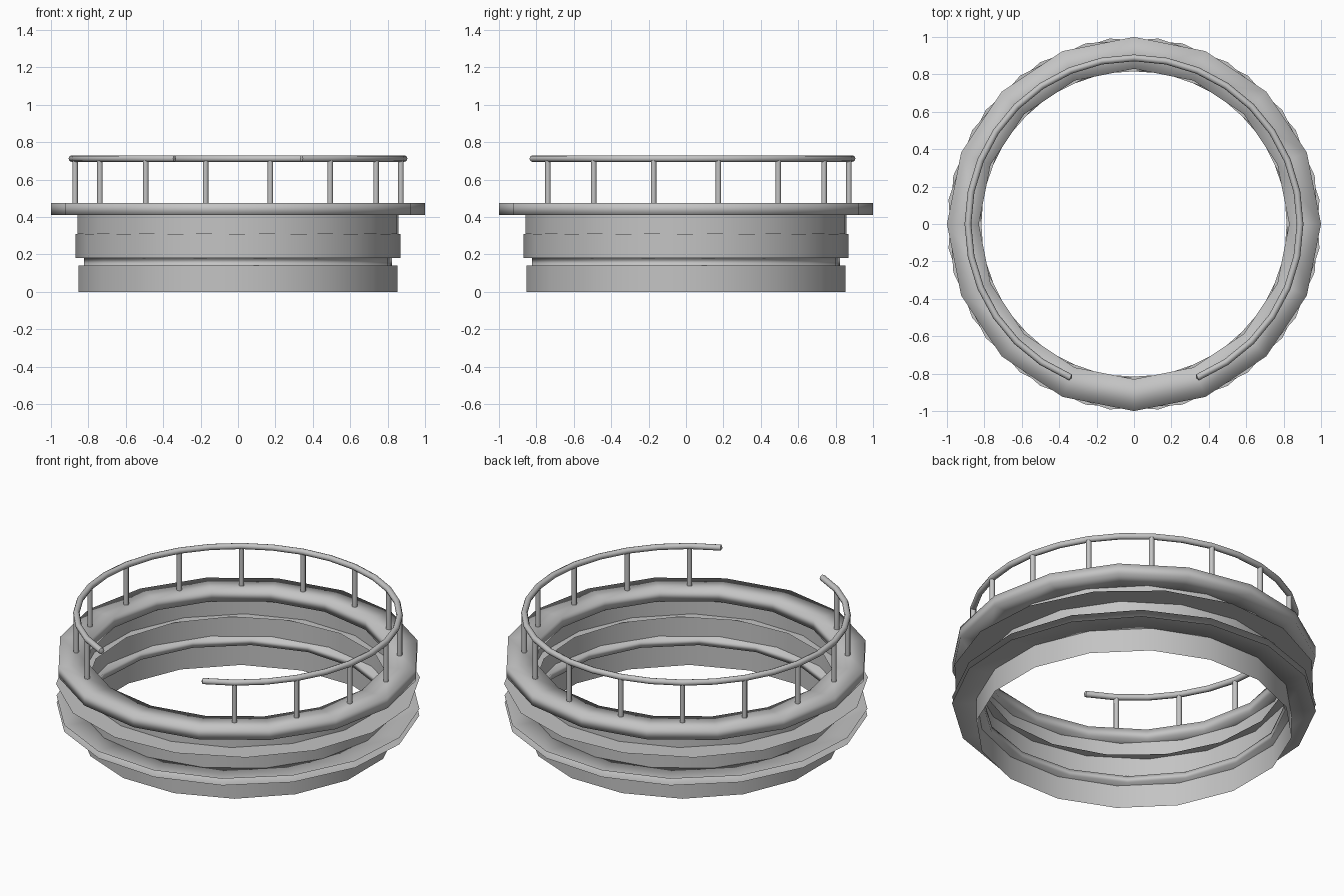
import bpy, bmesh, math
from mathutils import Vector

cube = bpy.data.objects.get("Cube")
if cube:
    bpy.data.objects.remove(cube, do_unlink=True)

SIDES = 16
STEP = math.tau / SIDES

grey = bpy.data.materials.new("plain_grey")
grey.use_nodes = True
colour = (0.55, 0.55, 0.55, 1)
grey.diffuse_color = colour
grey.node_tree.nodes["Principled BSDF"].inputs["Base Color"].default_value = colour


def finish(name, bm, smooth_angle):
    """Turn a bmesh into a shaded, coloured object."""
    bmesh.ops.recalc_face_normals(bm, faces=bm.faces)
    mesh = bpy.data.meshes.new(name)
    bm.to_mesh(mesh)
    bm.free()
    mesh.materials.append(grey)
    obj = bpy.data.objects.new(name, mesh)
    bpy.context.collection.objects.link(obj)
    bpy.ops.object.select_all(action='DESELECT')
    obj.select_set(True)
    bpy.context.view_layer.objects.active = obj
    bpy.ops.object.shade_smooth_by_angle(angle=math.radians(smooth_angle))


def lathe(name, profile, turn=0, closed=False, smooth_angle=40):
    """Spin a radius/height profile into a ring, turned by some degrees."""
    bm = bmesh.new()
    loops = []
    for i in range(SIDES):
        a = i * STEP + math.radians(turn)
        loops.append([bm.verts.new((r * math.cos(a), r * math.sin(a), z))
                      for r, z in profile])
    spans = len(profile) if closed else len(profile) - 1
    for i in range(SIDES):
        here, there = loops[i], loops[(i + 1) % SIDES]
        for j in range(spans):
            k = (j + 1) % len(profile)
            bm.faces.new((here[j], there[j], there[k], here[k]))
    finish(name, bm, smooth_angle)


INNER, WALL, OUTER = 0.83, 0.87, 1.0

# Drum walls, stacked from the ground up
lathe("base_wall", [(WALL, 0), (WALL, 0.14)], turn=11.25)
lathe("middle_wall", [(WALL, 0.18), (WALL, 0.31)])
lathe("upper_wall", [(WALL, 0.31), (WALL, 0.41)], turn=10)

# Grooved channel with a sheet flange above and below, and a single sheet ledge
lathe("groove_channel", [(OUTER, 0.14), (INNER, 0.14), (INNER, 0.18), (OUTER, 0.18)],
      turn=7.5, smooth_angle=180)
lathe("upper_ledge", [(INNER, 0.31), (OUTER, 0.31)], turn=15)

# Thick walkway, shaded softly all round
lathe("walkway", [(INNER, 0.41), (OUTER, 0.41), (OUTER, 0.475), (INNER, 0.475)],
      closed=True, smooth_angle=180)

# Handrail, open at the front, with blunt pointed ends
RAIL_R, RAIL_Z, TUBE = 0.888, 0.712, 0.018
bm = bmesh.new()
start, segments, around = -3 * STEP, 28, 8
rings = []
for i in range(segments + 1):
    a = start + i * STEP / 2
    out = Vector((math.cos(a), math.sin(a), 0))
    ring = []
    for j in range(around):
        t = math.tau * j / around
        p = out * (RAIL_R + TUBE * math.cos(t))
        ring.append(bm.verts.new((p.x, p.y, RAIL_Z + TUBE * math.sin(t))))
    rings.append(ring)
for here, there in zip(rings, rings[1:]):
    for j in range(around):
        k = (j + 1) % around
        bm.faces.new((here[j], there[j], there[k], here[k]))
for ring, a in ((rings[0], start - 0.01), (rings[-1], start + 14 * STEP + 0.01)):
    tip = bm.verts.new((RAIL_R * math.cos(a), RAIL_R * math.sin(a), RAIL_Z))
    for j in range(around):
        bm.faces.new((ring[j], ring[(j + 1) % around], tip))
finish("handrail", bm, 50)

# Rail posts
for i in range(14):
    a = start + (i + 0.5) * STEP
    bm = bmesh.new()
    bmesh.ops.create_cone(bm, cap_ends=True, segments=8, radius1=0.015,
                          radius2=0.015, depth=0.24)
    centre = (RAIL_R * math.cos(a), RAIL_R * math.sin(a), 0.585)
    bmesh.ops.translate(bm, verts=bm.verts, vec=centre)
    finish(f"rail_post_{i + 1}", bm, 50)
